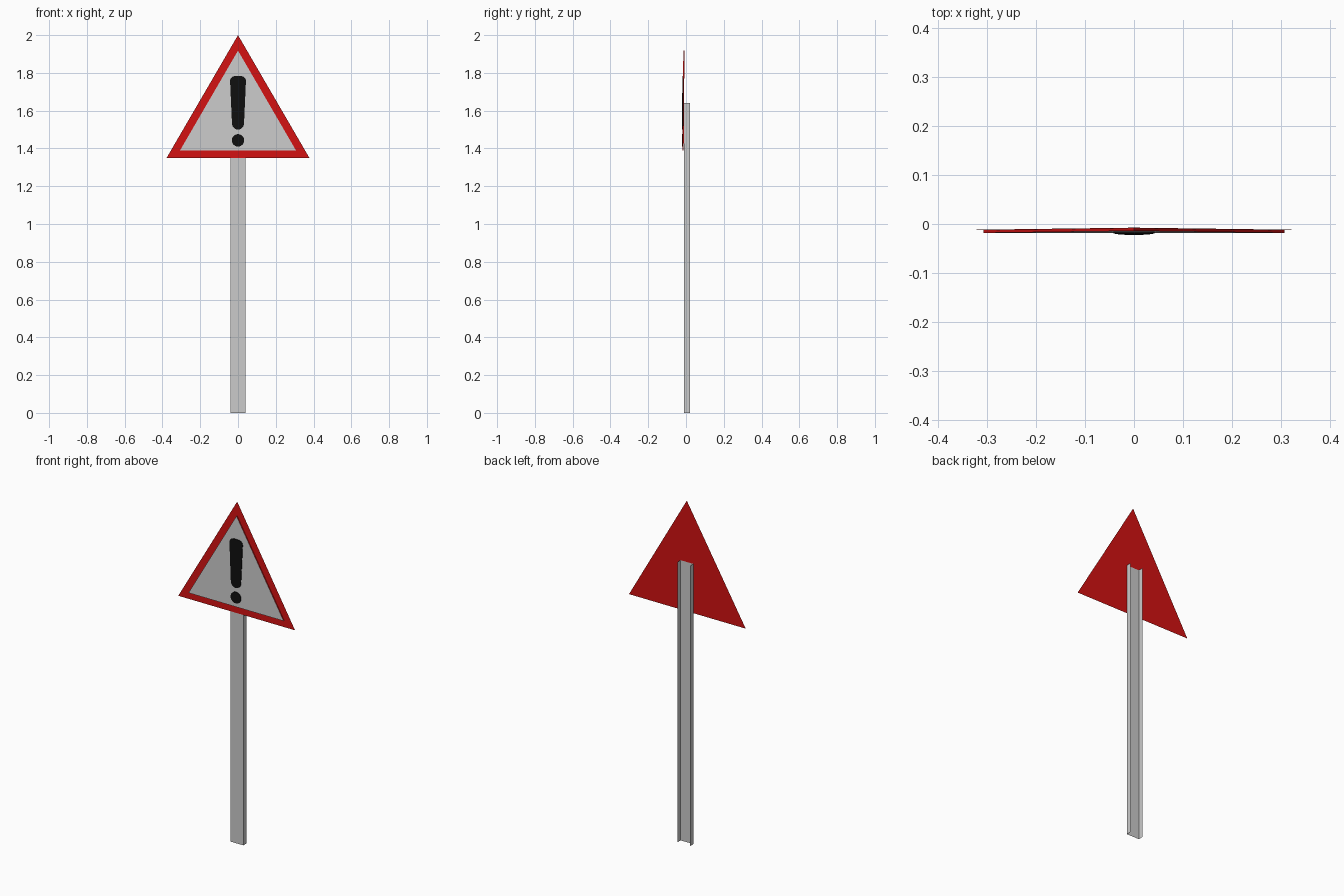
import bpy
from math import sin, cos, pi

if "Cube" in bpy.data.objects:
    bpy.data.objects.remove(bpy.data.objects["Cube"])


def paint(name, rgb):
    m = bpy.data.materials.new(name)
    m.diffuse_color = (*rgb, 1)
    m.use_nodes = True
    m.node_tree.nodes["Principled BSDF"].inputs["Base Color"].default_value = m.diffuse_color
    return m


def add_mesh(name, verts, faces, mat=None):
    me = bpy.data.meshes.new(name)
    me.from_pydata(verts, [], faces)
    ob = bpy.data.objects.new(name, me)
    bpy.context.collection.objects.link(ob)
    if mat:
        me.materials.append(mat)
    return ob


def sheet(x, z, off):
    """Point on the slightly tilted sign plane, moved forward by off."""
    return (x, -0.0125 + 0.005 * (z - 1.35) / 0.65 - off, z)


def flat(name, outline, off, mat=None):
    # outline runs counter-clockwise seen from the front
    return add_mesh(name, [sheet(x, z, off) for x, z in outline],
                    [tuple(range(len(outline)))], mat)


def raised(name, outline, back, front, mat, cap=True):
    n = len(outline)
    verts = [sheet(x, z, o) for o in (back, front) for x, z in outline]
    faces = [(i, (i + 1) % n, n + (i + 1) % n, n + i) for i in range(n)]
    if cap:
        faces.append(tuple(range(n, 2 * n)))
    return add_mesh(name, verts, faces, mat)


def arc(cx, cz, rx, rz, a0, a1, n):
    return [(cx + rx * cos(a0 + (a1 - a0) * i / n),
             cz + rz * sin(a0 + (a1 - a0) * i / n)) for i in range(n + 1)]


red = paint("red", (0.65, 0.006, 0.006))
black = paint("black", (0.005, 0.005, 0.005))

# Post: thin U-channel open to the back
profile = [(-0.041, 0.022), (-0.041, -0.0095), (0.041, -0.0095), (0.041, 0.022)]
add_mesh("post", [(x, y, z) for z in (0, 1.64) for x, y in profile],
         [(i, i + 1, i + 5, i + 4) for i in range(3)])

# Red triangular plate
flat("sign_plate", [(-0.378, 1.35), (0.378, 1.35), (0, 2.0)], 0, red)

# Raised panel with red sides and a grey face
inner = [(-0.308, 1.388), (0.308, 1.388), (0, 1.918)]
raised("panel_rim", inner, 0, 0.006, red, cap=False)
flat("panel_face", inner, 0.006)

# Warning mark: tapered bar with rounded ends, and a dot
bar = (arc(0, 1.533, 0.032, 0.033, pi, 2 * pi, 12)
       + arc(0.014, 1.757, 0.028, 0.026, 0, pi / 2, 6)
       + arc(-0.014, 1.757, 0.028, 0.026, pi / 2, pi, 6))
raised("mark_bar", bar, 0.006, 0.010, black)
raised("mark_dot", arc(0, 1.443, 0.033, 0.033, 0, 2 * pi, 24)[:-1],
       0.006, 0.010, black)
